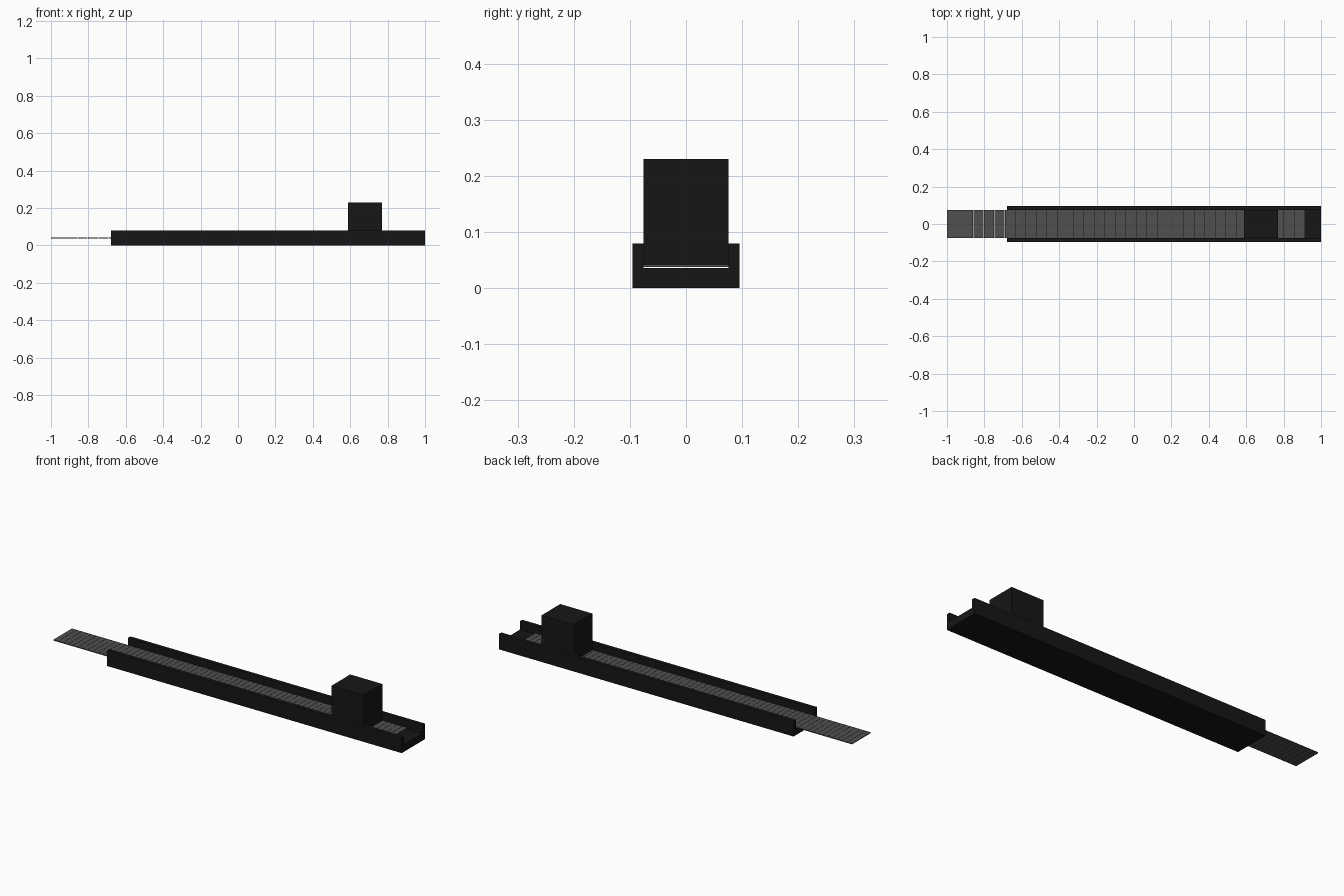
import bpy, bmesh

if "Cube" in bpy.data.objects:
    bpy.data.objects.remove(bpy.data.objects["Cube"])


def material(name, value):
    m = bpy.data.materials.new(name)
    m.diffuse_color = (value, value, value, 1)
    m.use_nodes = True
    m.node_tree.nodes["Principled BSDF"].inputs["Base Color"].default_value = m.diffuse_color
    return m


black = material("black_metal", 0.008)
grey = material("grey_slats", 0.08)


def finish(name, bm, mat):
    bmesh.ops.recalc_face_normals(bm, faces=bm.faces)
    mesh = bpy.data.meshes.new(name)
    bm.to_mesh(mesh)
    bm.free()
    mesh.materials.append(mat)
    obj = bpy.data.objects.new(name, mesh)
    bpy.context.collection.objects.link(obj)
    return obj


def box(name, x0, x1, half_y, z0, z1, mat):
    bm = bmesh.new()
    bmesh.ops.create_cube(bm, size=1)
    for v in bm.verts:
        v.co.x = x0 if v.co.x < 0 else x1
        v.co.y = -half_y if v.co.y < 0 else half_y
        v.co.z = z0 if v.co.z < 0 else z1
    return finish(name, bm, mat)


OUTER, INNER = 0.095, 0.076
FLOOR, WALL_TOP = 0.0365, 0.08

# Open-ended U channel: one cross-section pushed along x
half = [(OUTER, 0), (OUTER, WALL_TOP), (INNER, WALL_TOP), (INNER, FLOOR)]
profile = half + [(-y, z) for y, z in reversed(half)]
bm = bmesh.new()
section = bm.faces.new([bm.verts.new((-0.68, y, z)) for y, z in profile])
ext = bmesh.ops.extrude_face_region(bm, geom=[section], use_keep_orig=True)
moved = [g for g in ext["geom"] if isinstance(g, bmesh.types.BMVert)]
bmesh.ops.translate(bm, vec=(1.68, 0, 0), verts=moved)
finish("channel", bm, black)

# Belt of narrow slats with hairline gaps, overhanging the channel
SLATS, START, END, GAP = 68, -1.0, 0.912, 0.0012
pitch = (END - START + GAP) / SLATS
belt = box("slat_belt", START, START + pitch - GAP, 0.0757, 0.038, 0.0425, grey)
arr = belt.modifiers.new("repeat", 'ARRAY')
arr.count = SLATS
arr.use_relative_offset = False
arr.use_constant_offset = True
arr.constant_offset_displace = (pitch, 0, 0)

# Block riding on the belt
box("block", 0.587, 0.77, 0.0755, 0.0425, 0.23, black)
